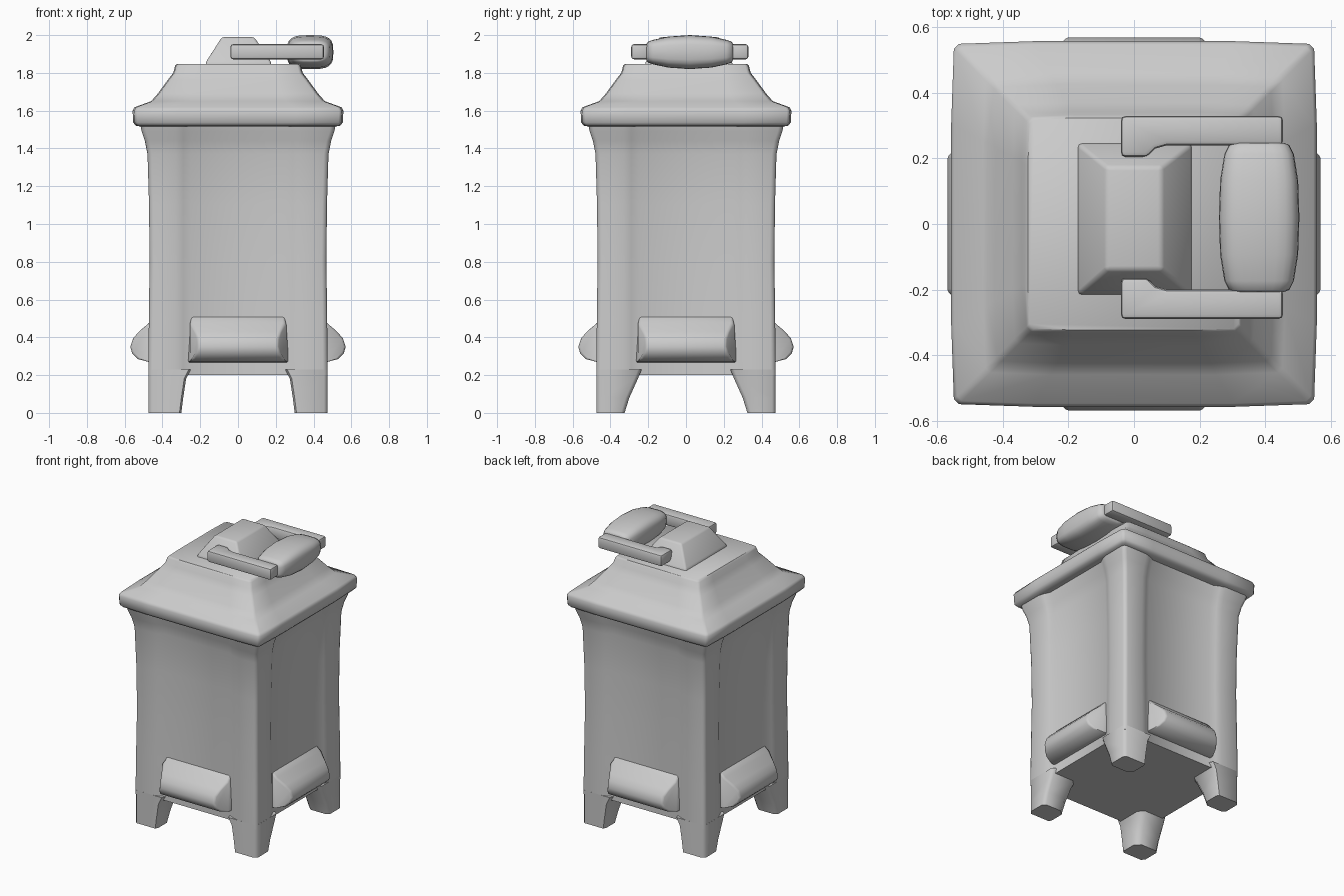
import bpy, bmesh, math
from mathutils import Matrix, Vector

if "Cube" in bpy.data.objects:
    bpy.data.objects.remove(bpy.data.objects["Cube"])


def finish(name, bm, bevel=0.0, segs=2, min_angle=30, smooth=40):
    bmesh.ops.recalc_face_normals(bm, faces=bm.faces)
    if bevel:
        edges = [e for e in bm.edges if e.calc_face_angle(0) > math.radians(min_angle)]
        bmesh.ops.bevel(bm, geom=edges, offset=bevel, segments=segs,
                        profile=0.5, affect='EDGES', clamp_overlap=True)
    me = bpy.data.meshes.new(name)
    bm.to_mesh(me)
    bm.free()
    ob = bpy.data.objects.new(name, me)
    bpy.context.collection.objects.link(ob)
    bpy.ops.object.select_all(action='DESELECT')
    ob.select_set(True)
    bpy.context.view_layer.objects.active = ob
    bpy.ops.object.shade_smooth_by_angle(angle=math.radians(smooth))
    return ob


def loft(rings):
    """Skin a stack of equal-length rings and cap both ends."""
    bm = bmesh.new()
    vs = [[bm.verts.new(p) for p in r] for r in rings]
    n = len(vs[0])
    for a, b in zip(vs, vs[1:]):
        for i in range(n):
            bm.faces.new((a[i], a[(i + 1) % n], b[(i + 1) % n], b[i]))
    bm.faces.new(vs[0][::-1])
    bm.faces.new(vs[-1])
    return bm


def rect(x0, x1, y0, y1, z):
    return [(x0, y0, z), (x1, y0, z), (x1, y1, z), (x0, y1, z)]


# Body: corner posts with softly recessed panels, flared at the top
def body_ring(h, z, recess=0.03):
    side = [(-h + 0.025, -h), (-0.33, -h), (-0.29, -h + recess * 0.35),
            (-0.25, -h + recess), (0.25, -h + recess),
            (0.29, -h + recess * 0.35), (0.33, -h), (h - 0.025, -h),
            (h - 0.007, -h + 0.007)]
    ring = []
    for k in range(4):
        m = Matrix.Rotation(k * math.pi / 2, 3, 'Z')
        ring += [m @ Vector((x, y, z)) for x, y in side]
    return ring


finish("body", loft([body_ring(h, z) for h, z in [
    (0.475, 0.20), (0.472, 0.5), (0.468, 0.8), (0.471, 1.1), (0.479, 1.37),
    (0.493, 1.44), (0.51, 1.49), (0.52, 1.54)]]), smooth=50)

# Legs: tapered feet continuing the corner posts
for sx in (-1, 1):
    for sy in (-1, 1):
        rings = []
        for xi, yi, o, z in [(0.25, 0.235, 0.475, 0.23), (0.275, 0.255, 0.475, 0.18),
                             (0.29, 0.30, 0.475, 0.08), (0.30, 0.325, 0.475, 0.0)]:
            c = 0.035
            pts = [(xi + c, yi), (o - 0.02, yi), (o, yi + 0.02), (o, o - 0.02),
                   (o - 0.02, o), (xi + 0.01, o), (xi, o - 0.02), (xi, yi + c)]
            rings.append([(sx * x, sy * y, z) for x, y in pts])
        finish("leg", loft(rings), smooth=50)

# Bulging foot mouldings on the four sides
profile = [(0.43, 0.52, 0.25), (0.472, 0.475, 0.245), (0.525, 0.43, 0.225),
           (0.555, 0.395, 0.21), (0.57, 0.35, 0.21), (0.56, 0.315, 0.22),
           (0.53, 0.285, 0.24), (0.475, 0.27, 0.265), (0.43, 0.265, 0.27)]
for k in range(4):
    bm = loft([[(s * w, -d, z) for d, z, w in profile] for s in (-1, 1)])
    bm.transform(Matrix.Rotation(k * math.pi / 2, 4, 'Z'))
    finish("side_moulding", bm, 0.012, 2, min_angle=50, smooth=50)


# Lid: rounded rim, concave sloped roof and flat top
def lid_ring(h, z):
    c, b = 0.015, 0.008 * h / 0.56
    side = [(-h + b + c, -h + b), (-0.55 * h, -h), (0.55 * h, -h), (h - b - c, -h + b)]
    ring = []
    for k in range(4):
        m = Matrix.Rotation(k * math.pi / 2, 3, 'Z')
        ring += [m @ Vector((x, y, z)) for x, y in side]
    return ring


finish("lid", loft([lid_ring(h, z) for h, z in [
    (0.51, 1.515), (0.54, 1.52), (0.555, 1.537), (0.558, 1.60), (0.548, 1.618),
    (0.46, 1.65), (0.425, 1.69), (0.37, 1.765), (0.343, 1.80), (0.333, 1.838),
    (0.324, 1.848)]]), smooth=45)

# Handle mount: tapered block on top of the lid
finish("handle_mount", loft([rect(-0.175, 0.18, -0.22, 0.25, 1.84),
                             rect(-0.165, 0.17, -0.21, 0.24, 1.865),
                             rect(-0.085, 0.085, -0.14, 0.175, 1.99)]), 0.012)

# Handle arms with inward pivot ends
outline = [(-0.04, 0.33), (0.455, 0.33), (0.455, 0.24), (0.10, 0.24),
           (0.065, 0.23), (0.04, 0.205), (-0.04, 0.205)]
for mirror in (False, True):
    bm = loft([[(x, 0.04 - y if mirror else y, z) for x, y in outline]
               for z in (1.872, 1.952)])
    finish("handle_arm", bm, 0.014)

# Grip: barrel shaped with a rounded square section
rings = []
for t, hx, hz in [(-1, 0.075, 0.045), (-0.97, 0.092, 0.055), (-0.85, 0.106, 0.065),
                  (-0.5, 0.119, 0.082), (0, 0.123, 0.09), (0.5, 0.119, 0.082),
                  (0.85, 0.106, 0.065), (0.97, 0.092, 0.055), (1, 0.075, 0.045)]:
    ring = []
    for i in range(24):
        a = i * math.tau / 24
        c, s = math.cos(a), math.sin(a)
        ring.append((0.382 + hx * math.copysign(abs(c) ** 0.6, c), 0.02 + 0.228 * t,
                     1.91 + hz * math.copysign(abs(s) ** 0.6, s)))
    rings.append(ring)
finish("handle_grip", loft(rings), smooth=60)
